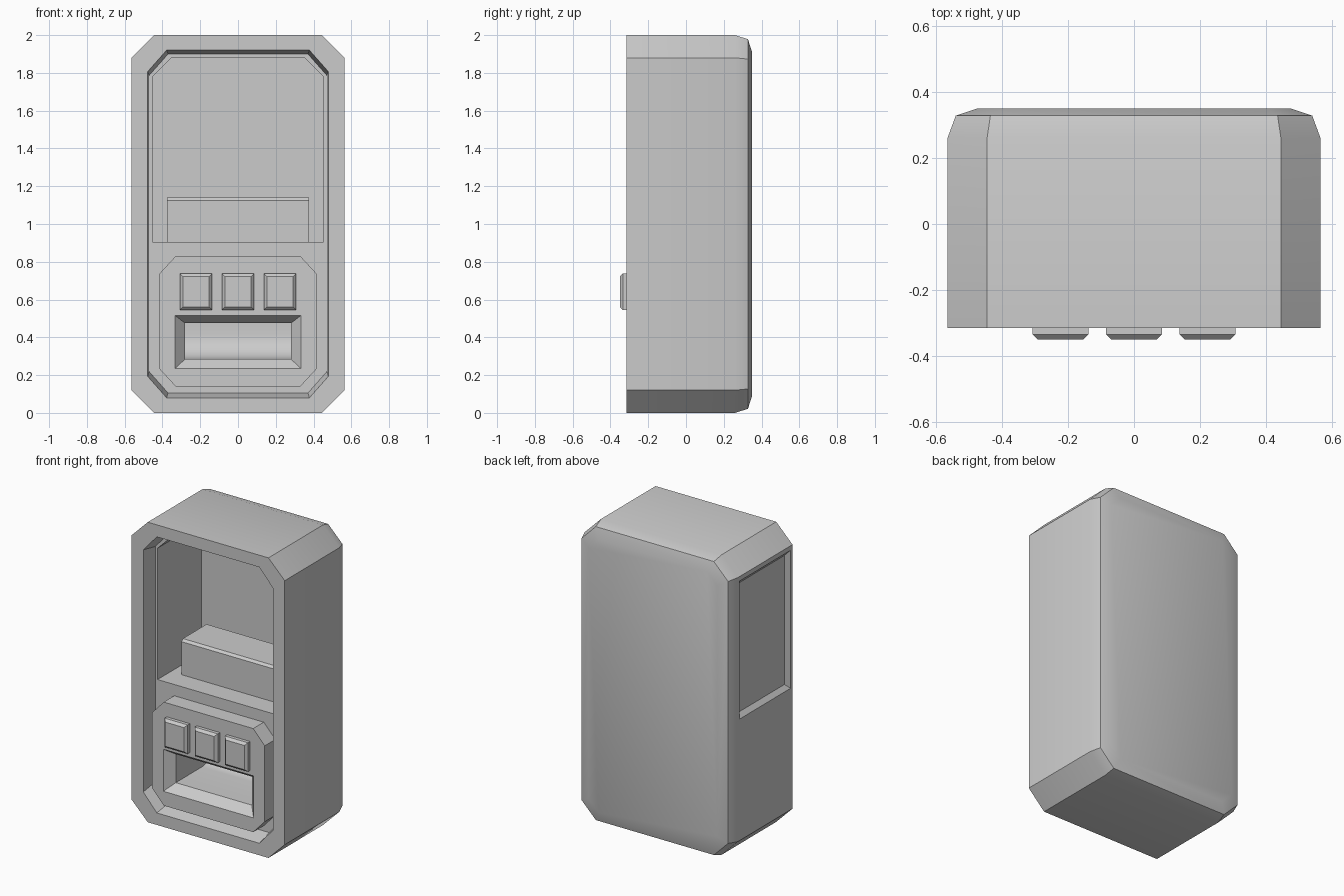
import bpy, bmesh, math

if "Cube" in bpy.data.objects:
    bpy.data.objects.remove(bpy.data.objects["Cube"])

FRONT, FLOOR = -0.315, -0.2      # front rim and recessed face depths


def loft(name, rings):
    """Closed solid skinned through equal-length rings of points."""
    bm = bmesh.new()
    loops = [[bm.verts.new(p) for p in r] for r in rings]
    n = len(loops[0])
    for a, b in zip(loops, loops[1:]):
        for i in range(n):
            j = (i + 1) % n
            bm.faces.new((a[i], a[j], b[j], b[i]))
    bm.faces.new(loops[0])
    bm.faces.new(loops[-1])
    bmesh.ops.recalc_face_normals(bm, faces=bm.faces)
    me = bpy.data.meshes.new(name)
    bm.to_mesh(me)
    bm.free()
    ob = bpy.data.objects.new(name, me)
    bpy.context.collection.objects.link(ob)
    return ob


def octagon(y, w, z0, z1, cx, cz):
    """Chamfered rectangle in the XZ plane at depth y."""
    return [(x, y, z) for x, z in (
        (-w + cx, z0), (w - cx, z0), (w, z0 + cz), (w, z1 - cz),
        (w - cx, z1), (-w + cx, z1), (-w, z1 - cz), (-w, z0 + cz))]


def rect(y, x0, x1, z0, z1):
    return [(x0, y, z0), (x1, y, z0), (x1, y, z1), (x0, y, z1)]


def select_only(ob):
    bpy.ops.object.select_all(action='DESELECT')
    ob.select_set(True)
    bpy.context.view_layer.objects.active = ob


def cut(ob, cutter):
    mod = ob.modifiers.new("cut", 'BOOLEAN')
    mod.operation, mod.solver, mod.object = 'DIFFERENCE', 'EXACT', cutter
    select_only(ob)
    bpy.ops.object.modifier_apply(modifier=mod.name)


def smooth(ob):
    select_only(ob)
    bpy.ops.object.shade_smooth_by_angle(angle=math.radians(32))


# Machine body with softened back edge
body = loft("machine_body", [
    octagon(FRONT, 0.565, 0, 2, 0.12, 0.12),
    octagon(0.26, 0.565, 0, 2, 0.12, 0.12),
    octagon(0.328, 0.54, 0.022, 1.978, 0.105, 0.105),
    octagon(0.35, 0.475, 0.09, 1.91, 0.075, 0.075)])

# Front recess with tapered rim
recess = loft("recess_cutter", [
    octagon(FRONT - 0.115, 0.486, 0.055, 1.94, 0.1, 0.113),
    octagon(FLOOR, 0.47, 0.105, 1.9, 0.1, 0.113)])

# Upper display compartment, chamfered at the top only
w, z0, z1, c = 0.453, 0.905, 1.88, 0.1
outline = [(-w, z0), (w, z0), (w, z1 - c), (w - c, z1), (-w + c, z1), (-w, z1 - c)]
compartment = loft("compartment_cutter",
                   [[(x, y, z) for x, z in outline] for y in (-0.25, 0.26)])


# Shallow bevelled panel in the left side
def side_ring(x, inset):
    y0, y1, a, b = -0.295 + inset, 0.245 - inset, 0.93 + inset, 1.85 - inset
    return [(x, y0, a), (x, y1, a), (x, y1, b), (x, y0, b)]


side_panel = loft("side_panel_cutter", [side_ring(-0.59, -0.03), side_ring(-0.54, 0.03)])

# Tray mouth funnel and the cavity with a curved back
funnel = loft("tray_funnel_cutter", [
    rect(-0.367, -0.386, 0.386, 0.185, 0.555),
    rect(-0.255, -0.28, 0.28, 0.285, 0.475)])
ramp = [(0.02 + 0.13 * math.sin(t), 0.415 - 0.13 * math.cos(t))
        for t in (math.radians(90 * i / 8) for i in range(9))]
profile = [(-0.26, 0.285)] + ramp + [(0.15, 0.475), (-0.26, 0.475)]
cavity = loft("tray_cavity_cutter", [[(x, y, z) for y, z in profile] for x in (-0.28, 0.28)])

# Raised control panel
panel = loft("control_panel", [
    octagon(FLOOR + 0.01, 0.415, 0.14, 0.83, 0.085, 0.092),
    octagon(-0.311, 0.415, 0.14, 0.83, 0.085, 0.092)])

for c in (recess, compartment, side_panel, cavity):
    cut(body, c)
for c in (funnel, cavity):
    cut(panel, c)
for c in (recess, compartment, side_panel, funnel, cavity):
    bpy.data.objects.remove(c)
smooth(body)
smooth(panel)

# Display step with a small top bevel
step = [(-0.06, 0.9), (-0.06, 1.125), (-0.045, 1.14), (0.205, 1.14), (0.205, 0.9)]
loft("display_step", [[(x, y, z) for y, z in step] for x in (-0.375, 0.375)])

# Three bevelled push buttons
for i in (-1, 0, 1):
    x, h, b = i * 0.2225, 0.085, 0.016
    loft(f"button_{i + 2}", [
        rect(-0.305, x - h, x + h, 0.545, 0.738),
        rect(-0.334, x - h, x + h, 0.545, 0.738),
        rect(-0.35, x - h + b, x + h - b, 0.545 + b, 0.738 - b)])
